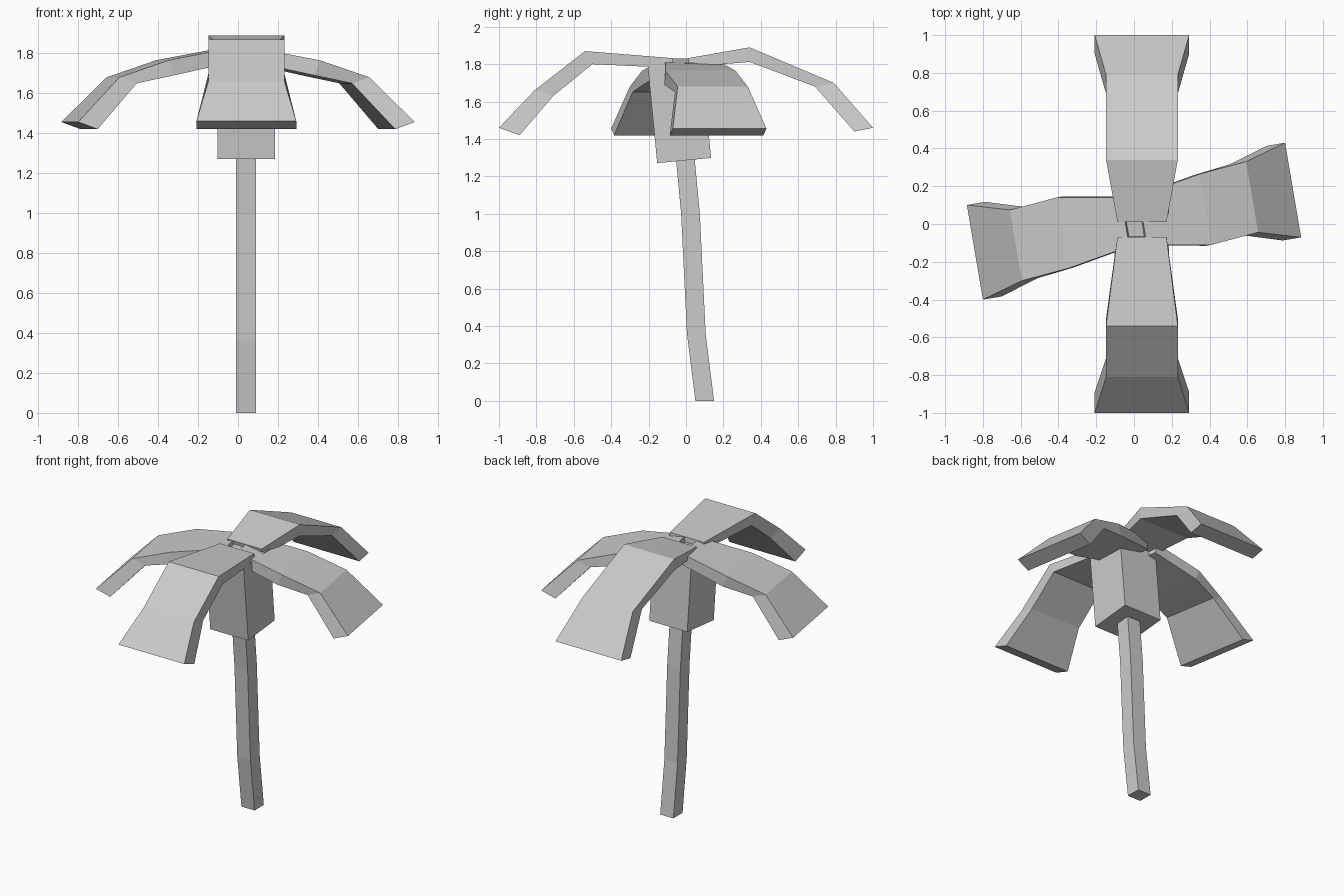
import bpy, bmesh
from math import radians
from mathutils import Matrix, Vector

if "Cube" in bpy.data.objects:
    bpy.data.objects.remove(bpy.data.objects["Cube"])


def loft(name, rings, matrix=Matrix()):
    """Flat-faced solid through a list of four-point rings."""
    bm = bmesh.new()
    loops = [[bm.verts.new(matrix @ Vector(p)) for p in ring] for ring in rings]
    for a, b in zip(loops, loops[1:]):
        for i in range(4):
            j = (i + 1) % 4
            bm.faces.new((a[i], a[j], b[j], b[i]))
    bm.faces.new(loops[0])
    bm.faces.new(loops[-1])
    bmesh.ops.recalc_face_normals(bm, faces=bm.faces)
    mesh = bpy.data.meshes.new(name)
    bm.to_mesh(mesh)
    bm.free()
    obj = bpy.data.objects.new(name, mesh)
    bpy.context.collection.objects.link(obj)
    return obj


def square(y, z, half, tilt=0.0):
    """Square ring on the trunk axis; tilt raises its back edge."""
    x = 0.041
    return [(x - half, y - half, z - tilt), (x + half, y - half, z - tilt),
            (x + half, y + half, z + tilt), (x - half, y + half, z + tilt)]


def frond(name, stations, origin, angle):
    """Station: top reach, top z, bottom reach, bottom z, half width, side shift."""
    rings = [[(t, s - w, tz), (t, s + w, tz), (b, s + w, bz), (b, s - w, bz)]
             for t, tz, b, bz, w, s in stations]
    place = Matrix.Translation((*origin, 0)) @ Matrix.Rotation(radians(angle), 4, 'Z')
    return loft(name, rings, place)


# Bent trunk
loft("trunk", [square(0.10, 0, 0.05), square(0.055, 0.36, 0.05),
               square(0.024, 1.0, 0.05), square(-0.008, 1.34, 0.05)])

# Tilted block holding the fronds
loft("crown_block", [square(-0.01, 1.285, 0.144, 0.014),
                     square(-0.06, 1.80, 0.144, 0.014)])

# Front and back fronds
frond("front_frond", [(0.07, 1.832, 0.065, 1.78, 0.13, 0),
                      (0.54, 1.87, 0.50, 1.80, 0.19, 0),
                      (0.81, 1.66, 0.71, 1.63, 0.19, 0),
                      (1.0, 1.46, 0.89, 1.42, 0.25, 0)], (0.042, 0), -90)
frond("back_frond", [(0.01, 1.832, 0.02, 1.785, 0.13, 0),
                     (0.34, 1.89, 0.34, 1.812, 0.19, 0),
                     (0.79, 1.70, 0.69, 1.68, 0.19, 0),
                     (1.0, 1.46, 0.90, 1.44, 0.25, 0)], (0.042, 0), 90)

# Matching side fronds, half a turn apart
side = [(0.047, 1.83, 0.03, 1.76, 0.132, -0.004),
        (0.384, 1.765, 0.354, 1.69, 0.19, -0.002),
        (0.638, 1.68, 0.55, 1.65, 0.19, 0.022),
        (0.858, 1.456, 0.759, 1.42, 0.254, 0.022)]
for name, angle in (("right_frond", 9.6), ("left_frond", 189.6)):
    frond(name, side, (0, 0.015), angle)
